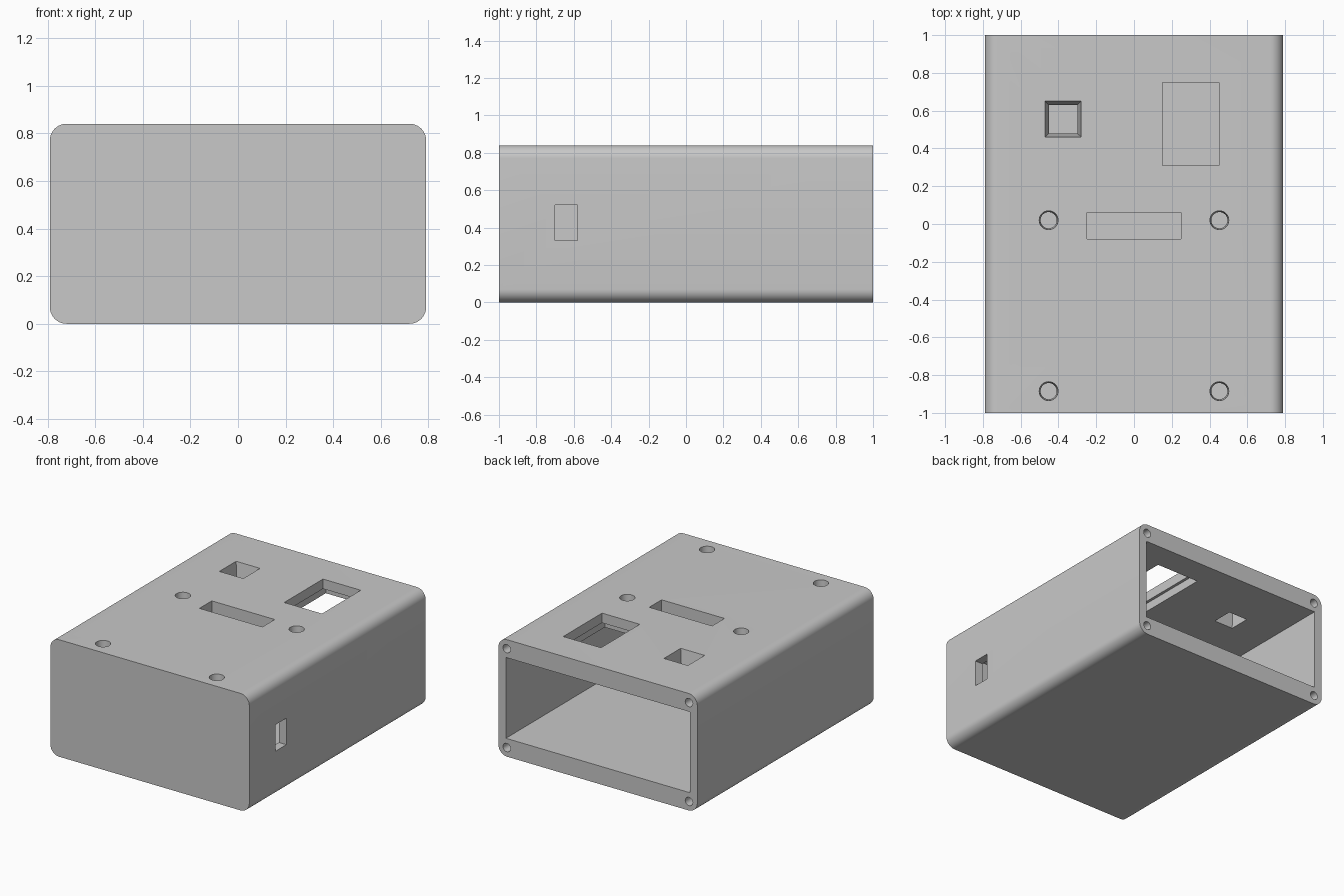
import bpy, bmesh, math
from mathutils import Vector

if "Cube" in bpy.data.objects:
    bpy.data.objects.remove(bpy.data.objects["Cube"])

W, L, H, R = 1.58, 2.0, 0.84, 0.07      # outer size and corner radius
SIDE, ROOF, FRONT = 0.06, 0.13, 0.06    # wall thicknesses

grey = bpy.data.materials.new("plastic_grey")
grey.diffuse_color = (0.58, 0.58, 0.58, 1)
grey.use_nodes = True
grey.node_tree.nodes["Principled BSDF"].inputs["Base Color"].default_value = grey.diffuse_color


def loft(name, loops):
    """Closed solid through matching loops of points."""
    bm = bmesh.new()
    rings = [[bm.verts.new(p) for p in loop] for loop in loops]
    n = len(rings[0])
    for a, b in zip(rings, rings[1:]):
        for i in range(n):
            j = (i + 1) % n
            bm.faces.new((a[i], a[j], b[j], b[i]))
    bm.faces.new(rings[0][::-1])
    bm.faces.new(rings[-1])
    bmesh.ops.recalc_face_normals(bm, faces=bm.faces)
    mesh = bpy.data.meshes.new(name)
    bm.to_mesh(mesh)
    bm.free()
    obj = bpy.data.objects.new(name, mesh)
    bpy.context.collection.objects.link(obj)
    mesh.materials.append(grey)
    return obj


def rect(x0, x1, y0, y1, z):
    return [(x0, y0, z), (x1, y0, z), (x1, y1, z), (x0, y1, z)]


def box(name, x0, x1, y0, y1, z0, z1):
    return loft(name, [rect(x0, x1, y0, y1, z0), rect(x0, x1, y0, y1, z1)])


def circle(center, r, axis, n=32):
    c = Vector(center)
    u, v = (Vector((1, 0, 0)), Vector((0, 1, 0))) if axis == "z" else \
           (Vector((1, 0, 0)), Vector((0, 0, 1)))
    return [c + r * (math.cos(t) * u + math.sin(t) * v)
            for t in (2 * math.pi * i / n for i in range(n))]


# Outer shell: rounded rectangle extruded front to back
def outline(y, steps=10):
    pts = []
    corners = [(W/2 - R, H - R, 0), (R - W/2, H - R, 90), (R - W/2, R, 180), (W/2 - R, R, 270)]
    for cx, cz, start in corners:
        for i in range(steps + 1):
            t = math.radians(start + 90 * i / steps)
            pts.append((cx + R * math.cos(t), y, cz + R * math.sin(t)))
    return pts


case = loft("enclosure", [outline(-L/2), outline(L/2)])

# Cavity open at the back
cutters = [box("cavity_cutter", SIDE - W/2, W/2 - SIDE, FRONT - L/2, L/2 + 0.1, ROOF, H - ROOF)]

# Display window in the roof with a wider recess on the inside
cutters.append(box("window_cutter", 0.15, 0.45, 0.31, 0.75, H - 0.2, H + 0.1))
cutters.append(box("window_recess_cutter", 0.13, 0.47, 0.25, 0.81, H - 0.2, H - 0.07))

# Long slot in the roof
cutters.append(box("slot_cutter", -0.25, 0.25, -0.08, 0.06, H - 0.2, H + 0.1))

# Tapered square opening in the roof
cutters.append(loft("square_cutter", [
    rect(-0.45, -0.30, 0.48, 0.63, H - 0.2),
    rect(-0.45, -0.30, 0.48, 0.63, H - ROOF),
    rect(-0.47, -0.28, 0.46, 0.65, H),
    rect(-0.47, -0.28, 0.46, 0.65, H + 0.1)]))

# Port in the right wall
cutters.append(box("port_cutter", W/2 - 0.12, W/2 + 0.1, -0.70, -0.58, 0.33, 0.52))

for sx in (-1, 1):
    # Tapered mounting holes in the roof
    for y in (0.02, -0.885):
        x = sx * 0.452
        cutters.append(loft("mount_hole_cutter", [
            circle((x, y, H - 0.2), 0.043, "z"),
            circle((x, y, H - ROOF), 0.043, "z"),
            circle((x, y, H), 0.05, "z"),
            circle((x, y, H + 0.1), 0.05, "z")]))
    # Screw holes in the corners of the back rim
    for z in (0.065, H - 0.065):
        x = sx * (W/2 - 0.066)
        cutters.append(loft("screw_hole_cutter", [
            circle((x, L/2 - 0.2, z), 0.03, "y", 24),
            circle((x, L/2 + 0.1, z), 0.03, "y", 24)]))

# Cut every opening, then remove the cutters
bpy.context.view_layer.objects.active = case
case.select_set(True)
for c in cutters:
    c.hide_render = True
    mod = case.modifiers.new(c.name, "BOOLEAN")
    mod.operation = "DIFFERENCE"
    mod.solver = "EXACT"
    mod.object = c
    bpy.ops.object.modifier_apply(modifier=mod.name)
for c in cutters:
    bpy.data.objects.remove(c)

bpy.ops.object.shade_smooth_by_angle(angle=math.radians(30))
